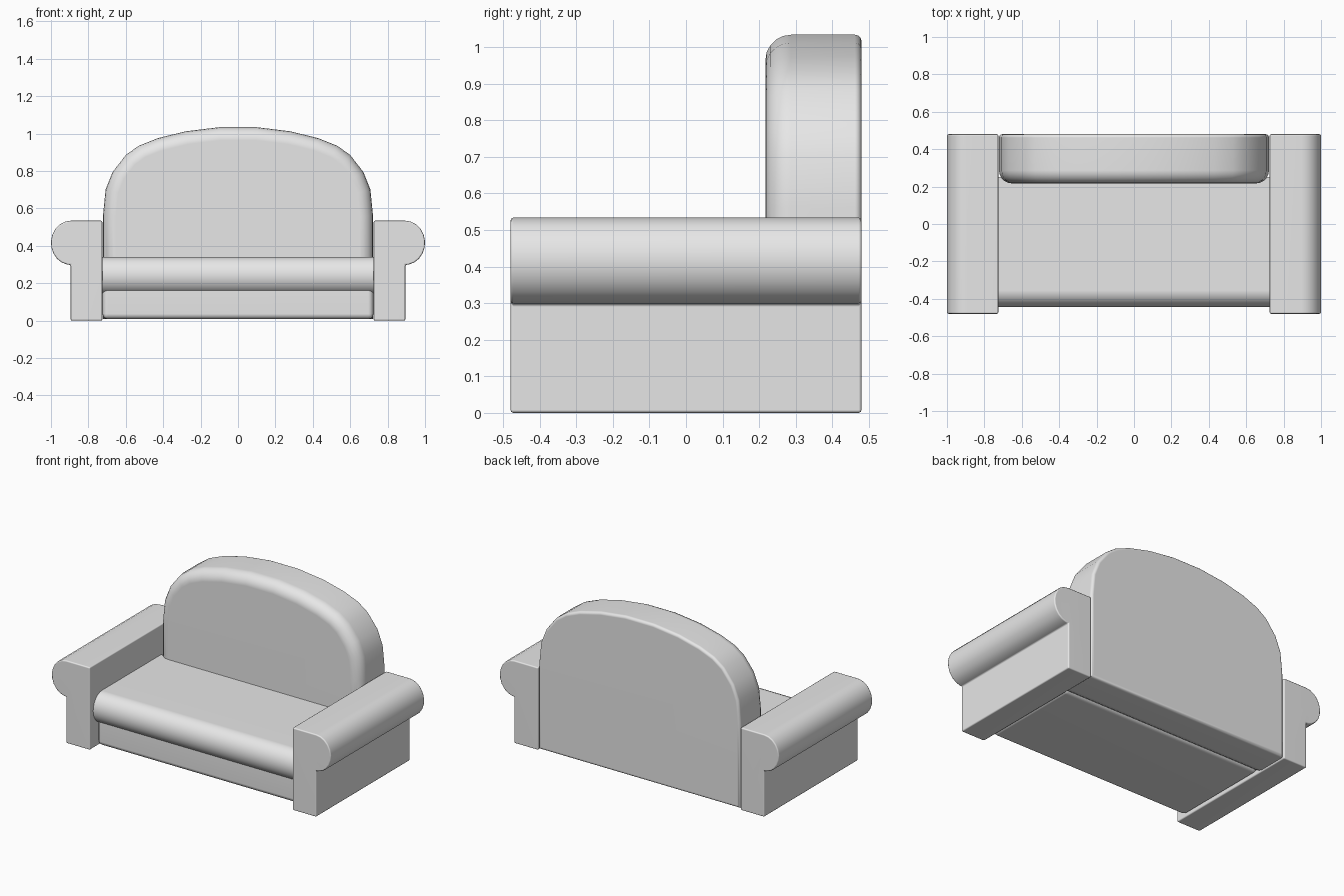
import bpy, bmesh, math
from mathutils import Vector

cube = bpy.data.objects.get("Cube")
if cube:
    bpy.data.objects.remove(cube, do_unlink=True)

GREY = (0.8, 0.8, 0.8, 1.0)
fabric = bpy.data.materials.new("plain grey fabric")
fabric.use_nodes = True
fabric.diffuse_color = GREY
bsdf = next(n for n in fabric.node_tree.nodes if n.type == 'BSDF_PRINCIPLED')
bsdf.inputs["Base Color"].default_value = GREY


def prism(place, profile, lo, hi):
    """Extrude a closed 2D profile from lo to hi; place maps (u, v, depth) to a point."""
    bm = bmesh.new()
    rings = [[bm.verts.new(place(u, v, d)) for u, v in profile] for d in (lo, hi)]
    bm.faces.new(rings[0])
    bm.faces.new(rings[1][::-1])
    n = len(profile)
    for i in range(n):
        j = (i + 1) % n
        bm.faces.new((rings[0][i], rings[0][j], rings[1][j], rings[1][i]))
    bmesh.ops.recalc_face_normals(bm, faces=bm.faces)
    return bm


def round_edges(bm, width, segments, rule):
    edges = [e for e in bm.edges if rule(e)]
    bmesh.ops.bevel(bm, geom=edges, offset=width, segments=segments,
                    profile=0.5, affect='EDGES', clamp_overlap=True)


def sharp(e):
    return e.calc_face_angle(0) > math.radians(50)


def finish(name, bm):
    bmesh.ops.recalc_face_normals(bm, faces=bm.faces)
    mesh = bpy.data.meshes.new(name)
    bm.to_mesh(mesh)
    bm.free()
    mesh.materials.append(fabric)
    ob = bpy.data.objects.new(name, mesh)
    bpy.context.collection.objects.link(ob)
    bpy.ops.object.select_all(action='DESELECT')
    ob.select_set(True)
    bpy.context.view_layer.objects.active = ob
    bpy.ops.object.shade_smooth_by_angle(angle=math.radians(50))
    mod = ob.modifiers.new("even shading", 'WEIGHTED_NORMAL')
    mod.keep_sharp = True
    return ob


def arc(cx, cy, rx, ry, start, end, steps):
    angles = [math.radians(start + (end - start) * i / steps) for i in range(steps + 1)]
    return [(cx + rx * math.cos(a), cy + ry * math.sin(a)) for a in angles]


def along_x(u, v, d):
    return Vector((d, u, v))


def along_y(u, v, d):
    return Vector((u, d, v))


# Arms: upright slab with a rolled top on the outside
stem = [(0.725, 0), (0.895, 0), (0.895, 0.298)]
roll = arc(0.895, 0.416, 0.105, 0.118, -80, 90, 10)
for name, side in (("left_arm", 1), ("right_arm", -1)):
    outline = [(side * x, z) for x, z in stem + roll + [(0.725, 0.534)]]
    arm = prism(along_y, outline, -0.48, 0.48)
    round_edges(arm, 0.008, 2, sharp)
    finish(name, arm)

# Seat cushion with a rounded front
nose = arc(-0.355, 0.24, 0.09, 0.1, 90, 270, 14)
finish("seat_cushion", prism(along_x, nose + [(0.25, 0.14), (0.25, 0.34)], -0.725, 0.725))

# Base under the seat
base = prism(along_x, [(-0.41, 0.008), (0.25, 0.008), (0.25, 0.2), (-0.41, 0.2)], -0.724, 0.724)
round_edges(base, 0.028, 3, sharp)
finish("base", base)

# Arched backrest, softly rounded in front and lightly rounded behind
half = [(0.722, 0.008), (0.722, 0.56), (0.708, 0.70), (0.67, 0.795), (0.60, 0.885),
        (0.53, 0.935), (0.43, 0.975), (0.28, 1.012), (0.10, 1.034)]
back = prism(along_y, half + [(-x, z) for x, z in reversed(half)], 0.217, 0.48)
round_edges(back, 0.07, 5, lambda e: all(v.co.y < 0.22 for v in e.verts))
round_edges(back, 0.018, 3, lambda e: all(v.co.y > 0.47 for v in e.verts))
finish("backrest", back)
